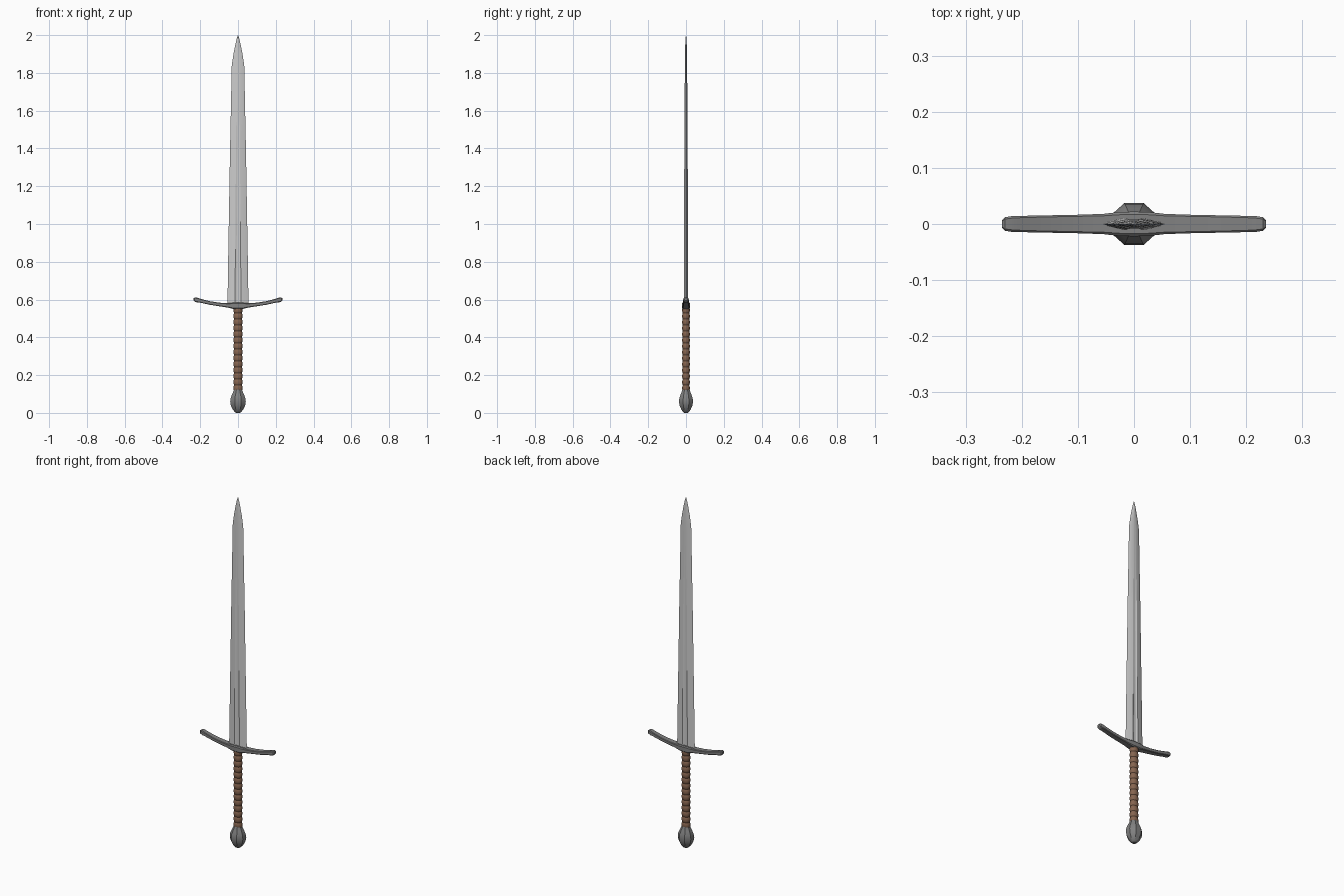
import bpy, bmesh, math
from mathutils import Vector

if "Cube" in bpy.data.objects:
    bpy.data.objects.remove(bpy.data.objects["Cube"])


def material(name, rgb):
    m = bpy.data.materials.new(name)
    m.diffuse_color = (*rgb, 1)
    m.use_nodes = True
    m.node_tree.nodes["Principled BSDF"].inputs["Base Color"].default_value = m.diffuse_color
    return m


def loft(name, rings, mat=None, smooth=None):
    """Skin a list of equal-length point rings and cap both ends."""
    bm = bmesh.new()
    loops = [[bm.verts.new(p) for p in ring] for ring in rings]
    n = len(loops[0])
    for a, b in zip(loops, loops[1:]):
        for i in range(n):
            j = (i + 1) % n
            bm.faces.new((a[i], a[j], b[j], b[i]))
    bm.faces.new(loops[0][::-1])
    bm.faces.new(loops[-1])
    bmesh.ops.remove_doubles(bm, verts=bm.verts, dist=1e-5)
    bmesh.ops.recalc_face_normals(bm, faces=bm.faces)
    me = bpy.data.meshes.new(name)
    bm.to_mesh(me)
    bm.free()
    ob = bpy.data.objects.new(name, me)
    bpy.context.collection.objects.link(ob)
    if mat:
        me.materials.append(mat)
    if smooth:
        bpy.ops.object.select_all(action='DESELECT')
        ob.select_set(True)
        bpy.context.view_layer.objects.active = ob
        bpy.ops.object.shade_smooth_by_angle(angle=math.radians(smooth))
    return ob


def oval(z, rx, ry, n, phase=0.0):
    return [Vector((rx * math.cos(phase + math.tau * i / n),
                    ry * math.sin(phase + math.tau * i / n), z)) for i in range(n)]


dark = material("dark_steel", (0.22, 0.22, 0.22))
leather = material("leather", (0.24, 0.13, 0.08))
steel = material("steel", (0.55, 0.56, 0.58))


# Blade: lens section with a central groove that fades out up the blade
def blade_section(z, w, t, fw, depth):
    half = [(w, 0), (w * 0.72, t * 0.5), (fw, t), (fw * 0.5, t - depth * 0.8), (0, t - depth)]
    q = half + [(-x, y) for x, y in half[-2::-1]]
    q += [(x, -y) for x, y in q[-2:0:-1]]
    return [Vector((x, y, z)) for x, y in q]


blade = [(0.565, .056, .011, .016, .004), (0.73, .053, .0105, .016, .004),
         (0.78, .0525, .0105, .014, .004), (1.40, .042, .009, .011, .003),
         (1.54, .039, .008, .009, 0), (1.84, .033, .006, .007, 0),
         (1.90, .024, .005, .005, 0), (1.95, .014, .004, .003, 0),
         (1.98, .007, .003, .0015, 0), (2.0, .0004, .0004, .0002, 0)]
loft("blade", [blade_section(*s) for s in blade], steel, 12)


# Crossguard: chamfered bar, upturned toward both rounded ends
def guard_section(x, zc, hy, hz):
    c = min(hy, hz) * 0.3
    q = [(hy, hz - c), (hy - c, hz), (c - hy, hz), (-hy, hz - c),
         (-hy, c - hz), (c - hy, -hz), (hy - c, -hz), (hy, c - hz)]
    return [Vector((x, y, zc + z)) for y, z in q]


right = [(0.0, .567, .022, .017), (.025, .567, .0215, .0165), (.055, .569, .018, .0115),
         (.10, .574, .0165, .0095), (.15, .582, .0155, .0095), (.20, .594, .0145, .0105),
         (.218, .598, .014, .0125), (.230, .600, .012, .0105), (.235, .601, .007, .006)]
guard = [(-x, *r) for x, *r in right[:0:-1]] + right
loft("crossguard", [guard_section(*s) for s in guard], dark, 30)

# Grip: leather wrap shown as a stack of soft bulges
turns, steps, z0, z1 = 14, 6, 0.115, 0.56
grip = []
for i in range(turns * steps + 1):
    f = i / (turns * steps)
    bulge = abs(math.sin(math.pi * f * turns)) ** 0.7
    grip.append(oval(z0 + (z1 - z0) * f, .0205 + .0035 * bulge, .0170 + .0035 * bulge, 20))
loft("grip", grip, leather, 40)

# Pommel: eight-sided pear shape
pommel = [(0.0, .011), (.006, .019), (.020, .030), (.040, .040), (.062, .0435),
          (.082, .040), (.100, .032), (.115, .025), (.124, .022)]
loft("pommel", [oval(z, r * 1.03, r * 0.93, 8, math.pi / 8) for z, r in pommel], dark, 32)
